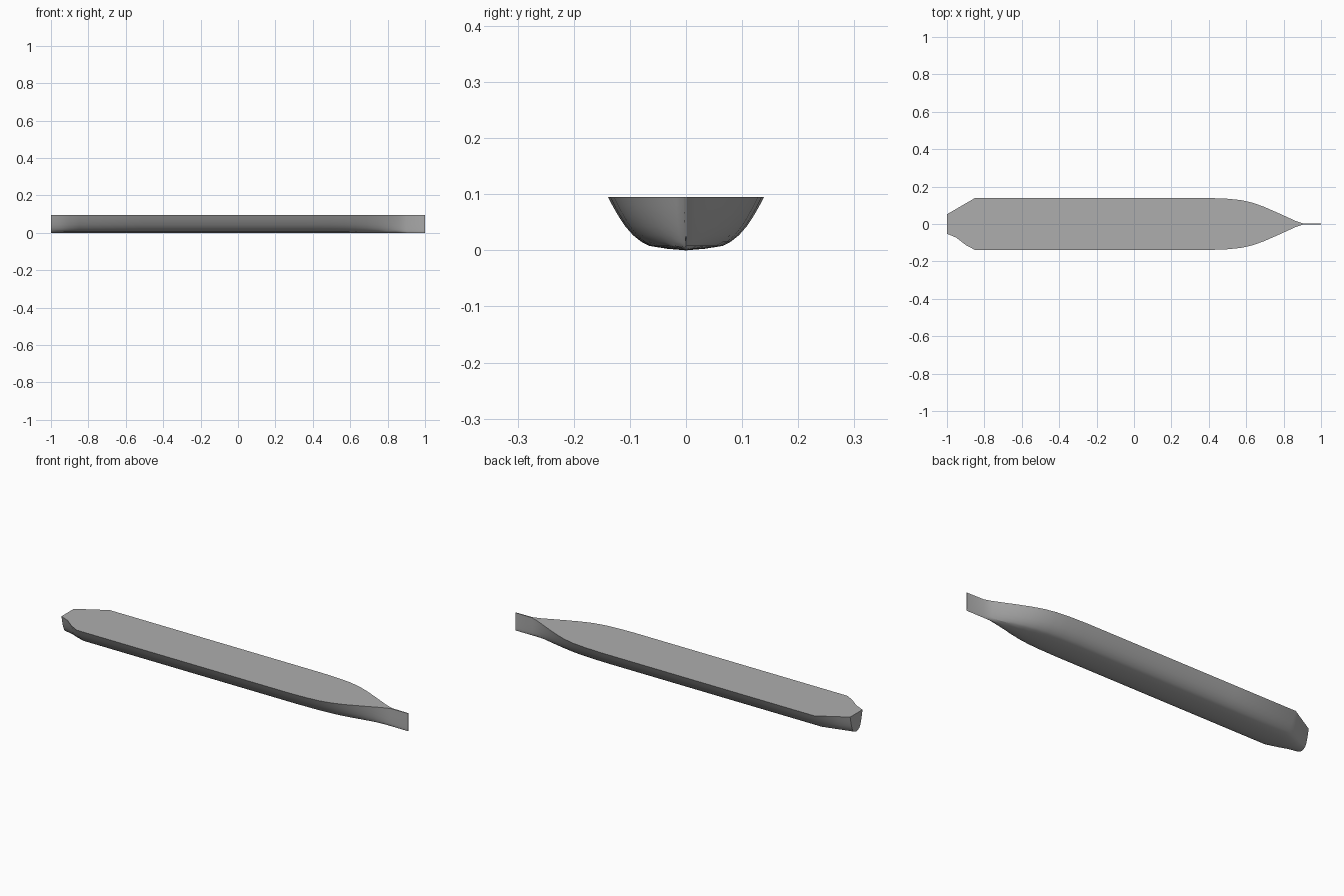
import bpy, bmesh, math

cube = bpy.data.objects.get("Cube")
if cube:
    bpy.data.objects.remove(cube, do_unlink=True)

grey = bpy.data.materials.new("hull grey")
grey.use_nodes = True
colour = (0.42, 0.42, 0.42, 1)
grey.diffuse_color = colour
grey.node_tree.nodes["Principled BSDF"].inputs["Base Color"].default_value = colour

HEIGHT = 0.095
BEAM = 0.139

# Half section from keel to deck edge: (share of half beam, height)
SECTION = [(0, 0), (0.25, 0.003), (0.47, 0.008), (0.57, 0.015), (0.68, 0.027),
           (0.78, 0.043), (0.87, 0.062), (0.94, 0.079), (1, HEIGHT)]

# Deck outline from stern to bow: (x, left half beam, right half beam)
STERN = [(-1, 0.052, 0.052), (-0.95, 0.081, 0.073), (-0.9, 0.11, 0.112),
         (-0.85, BEAM, BEAM)]
BOW = [(0.4, BEAM), (0.5, 0.135), (0.57, 0.128), (0.63, 0.115), (0.69, 0.094),
       (0.75, 0.068), (0.81, 0.041), (0.86, 0.018), (0.9, 0.004), (1, 0.002)]
STATIONS = STERN + [(x, BEAM, BEAM) for x in (-0.5, -0.1, 0.2)]
STATIONS += [(x, w, w) for x, w in BOW]

bm = bmesh.new()


def ring(x, back, front):
    """One open cross-section, from the front deck edge round to the back."""
    pts = [(-s * front, z) for s, z in reversed(SECTION)]
    pts += [(s * back, z) for s, z in SECTION[1:]]
    return [bm.verts.new((x, y, z)) for y, z in pts]


rings = [ring(*station) for station in STATIONS]

# Hull skin and deck strips
for a, b in zip(rings, rings[1:]):
    n = len(a)
    for i in range(n):
        j = (i + 1) % n
        bm.faces.new((a[i], a[j], b[j], b[i]))

# Transom and stem
bm.faces.new(rings[0])
bm.faces.new(rings[-1])
bmesh.ops.recalc_face_normals(bm, faces=bm.faces)

mesh = bpy.data.meshes.new("hull")
bm.to_mesh(mesh)
bm.free()
mesh.materials.append(grey)
hull = bpy.data.objects.new("hull", mesh)
bpy.context.collection.objects.link(hull)

# Smooth skin with crisp deck edge, transom and stem
bpy.ops.object.select_all(action="DESELECT")
hull.select_set(True)
bpy.context.view_layer.objects.active = hull
bpy.ops.object.shade_smooth_by_angle(angle=math.radians(28))
